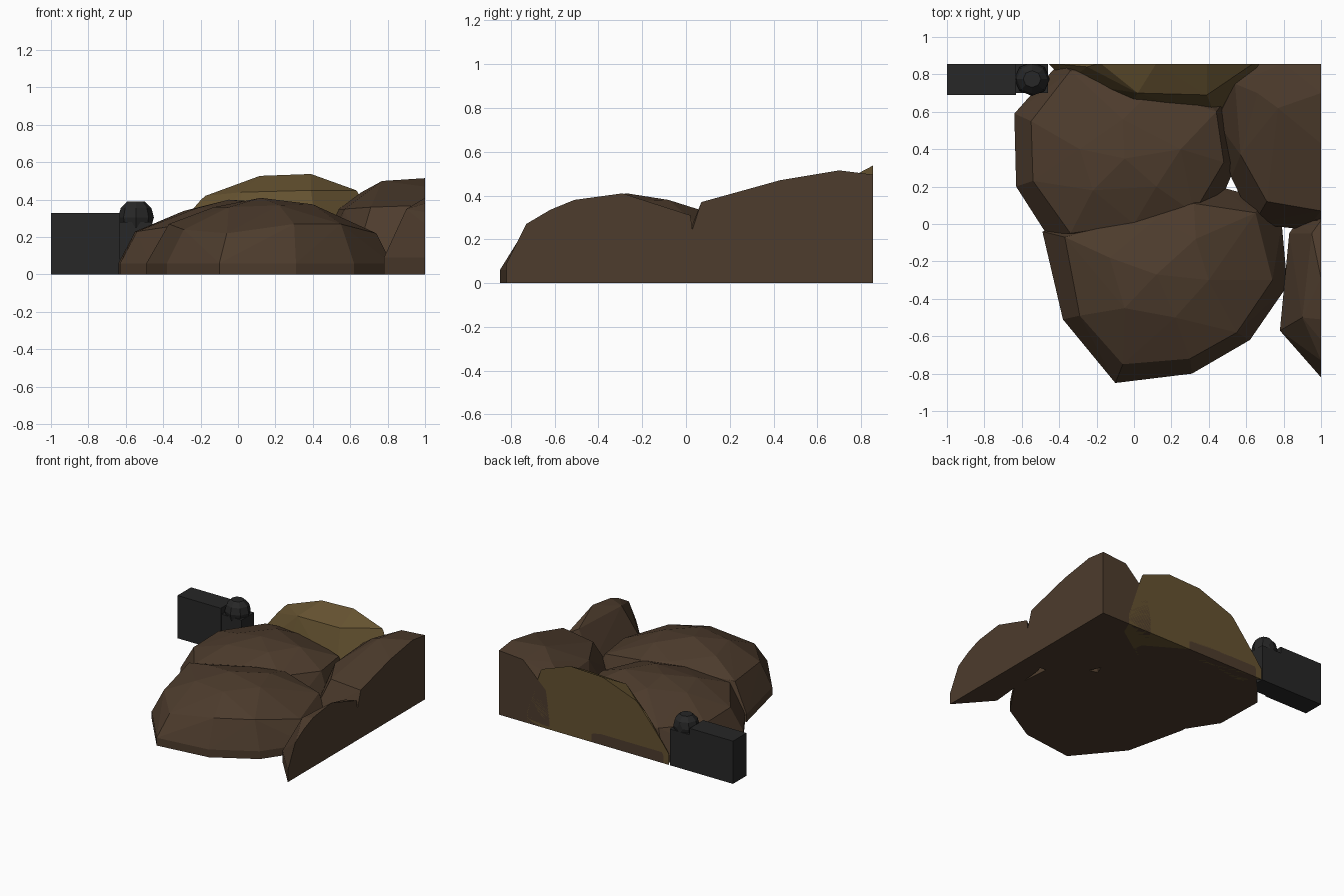
import bpy, bmesh
from mathutils import Vector

HALF_X, HALF_Y = 1.0, 0.855


def material(name, rgb):
    m = bpy.data.materials.new(name)
    m.diffuse_color = (*rgb, 1)
    return m


BROWN = material("brown_stone", (0.075, 0.045, 0.026))
OCHRE = material("ochre_stone", (0.13, 0.085, 0.03))
BLACK = material("black_iron", (0.02, 0.02, 0.02))


def finish(bm, name, mat):
    # trim to the square tile, close the cut faces
    for axis, limit in ((0, HALF_X), (1, HALF_Y)):
        normal = Vector((0, 0, 0))
        normal[axis] = 1
        bmesh.ops.bisect_plane(bm, geom=bm.verts[:] + bm.edges[:] + bm.faces[:],
                               plane_co=normal * limit, plane_no=normal, clear_outer=True)
        rim = [e for e in bm.edges if e.is_boundary]
        if rim:
            bmesh.ops.holes_fill(bm, edges=rim, sides=0)
    bmesh.ops.recalc_face_normals(bm, faces=bm.faces[:])
    me = bpy.data.meshes.new(name)
    bm.to_mesh(me)
    bm.free()
    me.materials.append(mat)
    ob = bpy.data.objects.new(name, me)
    bpy.context.collection.objects.link(ob)
    return ob


def rock(name, mat, base, lip, top):
    # faceted boulder: ground outline, short upright lip, then upper points
    bm = bmesh.new()
    pts = [(x, y, z) for z in (0, lip) for x, y in base] + top
    verts = [bm.verts.new(p) for p in pts]
    bmesh.ops.convex_hull(bm, input=verts)
    bmesh.ops.delete(bm, geom=[v for v in bm.verts if not v.link_faces], context='VERTS')
    finish(bm, name, mat)


def box(name, lo, hi):
    bm = bmesh.new()
    bmesh.ops.create_cube(bm, size=1)
    for v in bm.verts:
        v.co = Vector([(a + b) / 2 + c * (b - a) for a, b, c in zip(lo, hi, v.co)])
    return finish(bm, name, BLACK)


# Boulders
rock("front_boulder", BROWN,
     [(-.49, -.04), (-.38, -.51), (-.10, -.85), (.31, -.80), (.62, -.62),
      (.82, -.33), (.79, .0), (.68, .14), (.45, .20), (.12, .10)], .06,
     [(-.37, -.07, .27), (-.29, -.49, .24), (-.06, -.75, .22), (.30, -.72, .27),
      (.55, -.58, .27), (.74, -.30, .22), (.65, .06, .26), (.32, .11, .32),
      (.12, .03, .33), (-.13, -.18, .36), (-.05, -.45, .36), (.22, -.50, .37),
      (.40, -.30, .375), (.33, -.08, .38), (.12, -.27, .41)])

rock("left_boulder", BROWN,
     [(-.64, .59), (-.63, .20), (-.47, -.05), (.0, -.10), (.42, .02),
      (.55, .33), (.50, .68), (.20, .86), (-.40, .86)], .06,
     [(-.55, .55, .23), (-.54, .23, .23), (-.34, -.05, .26), (.0, .0, .31),
      (.32, .06, .30), (.48, .33, .28), (.44, .60, .28), (.10, .72, .30),
      (-.20, .75, .29), (-.34, .82, .24), (-.29, .40, .34), (-.22, .18, .355),
      (.12, .20, .38), (.25, .40, .38), (-.06, .56, .375), (-.05, .35, .40)])

rock("back_boulder", OCHRE,
     [(-.46, .86), (-.36, .76), (-.05, .60), (.44, .56), (.72, .75), (.80, .95),
      (.60, 1.3), (-.2, 1.3)], .08,
     [(-.25, .84, .34), (-.18, .86, .42), (.02, .70, .44), (.39, .69, .45),
      (.12, .86, .53), (.39, .86, .54), (.64, .86, .45), (.15, 1.1, .55),
      (.4, 1.1, .55)])

rock("right_boulder", BROWN,
     [(.44, .55), (.52, .25), (.64, .0), (.92, -.03), (1.25, .05), (1.5, .5),
      (1.3, 1.1), (.8, 1.2), (.53, .80)], .12,
     [(.54, .75, .35), (.57, .37, .35), (.71, .12, .36), (1.0, .07, .37),
      (.66, .70, .44), (.77, .62, .50), (1.0, .43, .47), (1.0, .70, .515),
      (.80, .86, .48), (1.0, .90, .49), (1.25, .7, .5), (1.2, .3, .4)])

rock("side_boulder", BROWN,
     [(1.0, -.82), (.78, -.57), (.83, -.05), (.87, .01), (1.0, .05), (1.4, .0),
      (1.5, -.5), (1.25, -1.0)], .09,
     [(1.0, -.73, .27), (1.0, -.62, .335), (.90, -.50, .35), (1.0, -.51, .38),
      (1.0, -.29, .41), (.95, -.05, .33), (1.0, .02, .31), (1.25, -.3, .42),
      (1.2, -.7, .3)])

# Iron wall end with a cap, post and ball
box("wall_body", (-1, .69, 0), (-.63, .855, .28))
box("wall_cap", (-1, .69, .28), (-.63, .855, .33))
box("post", (-.63, .70, 0), (-.46, .855, .28))
bm = bmesh.new()
bmesh.ops.create_uvsphere(bm, u_segments=8, v_segments=6, radius=.1)
for v in bm.verts:
    v.co = Vector((v.co.x * .95 - .545, v.co.y * .9 + .775, max(-.085, min(.085, v.co.z)) + .305))
finish(bm, "post_ball", BLACK)
